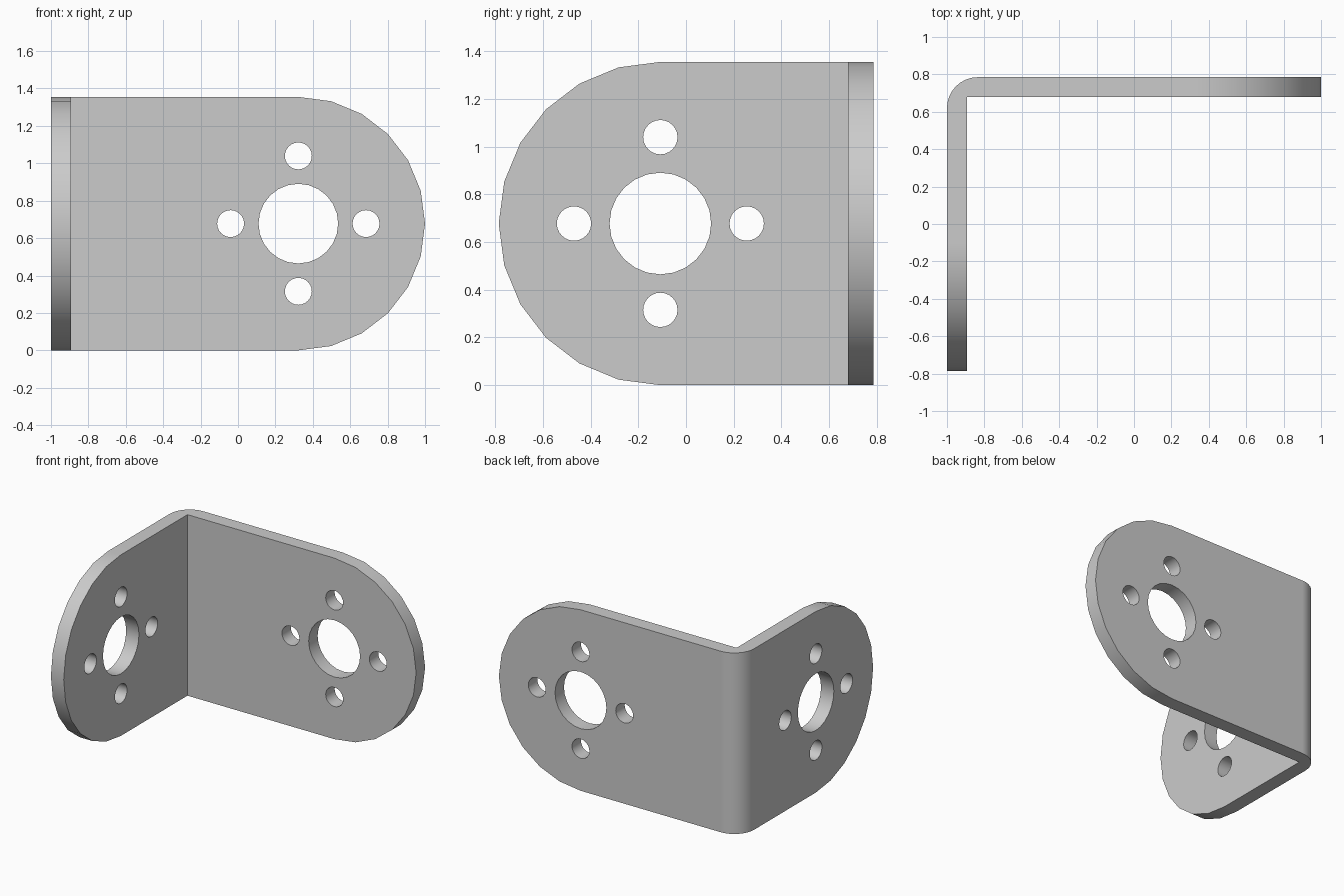
import bpy, bmesh
from math import sin, cos, pi, radians
from mathutils import Vector

cube = bpy.data.objects.get("Cube")
if cube:
    bpy.data.objects.remove(cube, do_unlink=True)

HX, HY, H = 1.0, 0.785, 1.355      # half sizes and height
T, BEND = 0.106, 0.165             # sheet thickness, outer bend radius
R = H / 2                          # radius of the rounded ends
BIG, SMALL, RING = 0.213, 0.072, 0.362

grey = bpy.data.materials.new("plain grey metal")
grey.use_nodes = True
colour = (0.6, 0.6, 0.6, 1)
grey.diffuse_color = colour
grey.node_tree.nodes["Principled BSDF"].inputs["Base Color"].default_value = colour


def prism(name, points, direction):
    """Extrude a closed 3D outline along a direction."""
    bm = bmesh.new()
    face = bm.faces.new([bm.verts.new(p) for p in points])
    new = bmesh.ops.extrude_face_region(bm, geom=[face])["geom"]
    verts = [g for g in new if isinstance(g, bmesh.types.BMVert)]
    bmesh.ops.translate(bm, verts=verts, vec=Vector(direction))
    bmesh.ops.recalc_face_normals(bm, faces=bm.faces)
    mesh = bpy.data.meshes.new(name)
    bm.to_mesh(mesh)
    bm.free()
    mesh.materials.append(grey)
    obj = bpy.data.objects.new(name, mesh)
    bpy.context.collection.objects.link(obj)
    return obj


def arc(cx, cy, r, start, end, steps):
    return [(cx + r * cos(a), cy + r * sin(a))
            for a in (radians(start + (end - start) * i / steps) for i in range(steps + 1))]


def cut(target, cutter, operation):
    """Apply one boolean and drop the cutter."""
    mod = target.modifiers.new("cut", 'BOOLEAN')
    mod.operation, mod.solver, mod.object = operation, 'EXACT', cutter
    bpy.context.view_layer.objects.active = target
    bpy.ops.object.modifier_apply(modifier=mod.name)
    bpy.data.objects.remove(cutter, do_unlink=True)


# Bent sheet: L-shaped section with a rounded outer corner
section = [(-HX, -HY), (-HX + T, -HY), (-HX + T, HY - T), (HX, HY - T), (HX, HY)]
section += arc(-HX + BEND, HY - BEND, BEND, 90, 180, 8)
bracket = prism("bent_bracket", [(x, y, 0) for x, y in section], (0, 0, H))

# Each plate: (map from plate coordinates to space, cut direction, end centre, side)
plates = [
    (lambda u, z: (u, HY - T - 0.1, z), (0, T + 0.2, 0), HX - R, 1),
    (lambda u, z: (-HX - 0.1, u, z), (T + 0.2, 0, 0), -HY + R, -1),
]
for place, direction, centre, side in plates:
    # Rounded end: remove the two corners outside the half circle
    for up in (-1, 1):
        curve = arc(0, 0, R, 0, 90, 6)
        corner = [(a, b) for a, b in curve] + [(0, R + 0.2), (R + 0.2, R + 0.2), (R + 0.2, 0)]
        outline = [place(centre + side * a, R + up * b) for a, b in corner]
        cut(bracket, prism("corner_cutter", outline, direction), 'DIFFERENCE')
    # Central hole with four small holes around it
    holes = [(0, 0, BIG)] + [(RING * cos(i * pi / 2), RING * sin(i * pi / 2), SMALL) for i in range(4)]
    for du, dz, r in holes:
        circle = arc(centre + du, R + dz, r, 0, 360, 24)[:-1]
        cut(bracket, prism("hole_cutter", [place(u, z) for u, z in circle], direction), 'DIFFERENCE')

# Smooth bend and holes, crisp sheet edges
bpy.ops.object.select_all(action='DESELECT')
bracket.select_set(True)
bpy.context.view_layer.objects.active = bracket
bpy.ops.object.shade_smooth_by_angle(angle=radians(30))
weighted = bracket.modifiers.new("flat_plates", 'WEIGHTED_NORMAL')
weighted.keep_sharp = True
